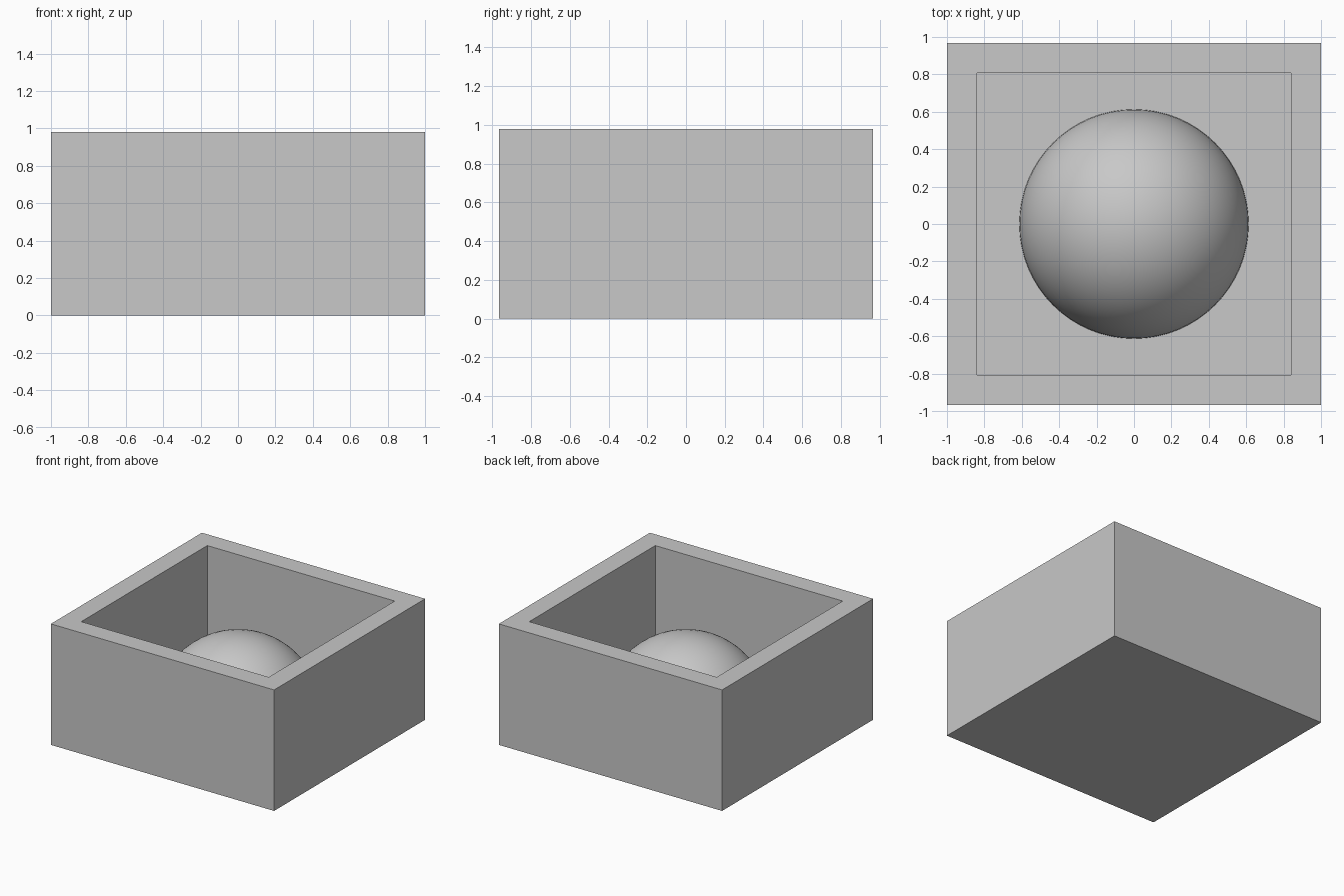
import bpy, bmesh
from mathutils import Vector

WIDTH, DEPTH, HEIGHT = 2.0, 1.933, 0.98
WALL = 0.16
DOME_RADIUS = 0.613

default = bpy.data.objects.get("Cube")
if default:
    bpy.data.objects.remove(default, do_unlink=True)

# Single plain grey
grey = bpy.data.materials.new("plain_grey")
grey.use_nodes = True
colour = (0.578, 0.578, 0.578, 1.0)
grey.diffuse_color = colour
grey.node_tree.nodes["Principled BSDF"].inputs["Base Color"].default_value = colour


def add_object(name, bm):
    bmesh.ops.recalc_face_normals(bm, faces=bm.faces[:])
    mesh = bpy.data.meshes.new(name)
    bm.to_mesh(mesh)
    bm.free()
    mesh.materials.append(grey)
    obj = bpy.data.objects.new(name, mesh)
    bpy.context.collection.objects.link(obj)
    return obj


# Open box: inset the top face for the rim, then push it down to the floor
bm = bmesh.new()
bmesh.ops.create_cube(bm, size=1)
bmesh.ops.scale(bm, vec=(WIDTH, DEPTH, HEIGHT), verts=bm.verts)
bmesh.ops.translate(bm, vec=(0, 0, HEIGHT / 2), verts=bm.verts)
bm.normal_update()
top = max(bm.faces, key=lambda f: f.calc_center_median().z)
bmesh.ops.inset_region(bm, faces=[top], thickness=WALL, use_even_offset=True)
floor = bmesh.ops.extrude_discrete_faces(bm, faces=[top])["faces"][0]
for v in floor.verts:
    v.co.z = WALL
add_object("open_box", bm)

# Dome: upper half of a sphere resting on the floor
bm = bmesh.new()
bmesh.ops.create_uvsphere(bm, u_segments=64, v_segments=32, radius=DOME_RADIUS)
geom = bm.verts[:] + bm.edges[:] + bm.faces[:]
bmesh.ops.bisect_plane(bm, geom=geom, dist=0.0001, plane_co=Vector(),
                       plane_no=Vector((0, 0, 1)), clear_inner=True)
bmesh.ops.translate(bm, vec=(0, 0, WALL), verts=bm.verts)
for f in bm.faces:
    f.smooth = True
add_object("dome", bm)
